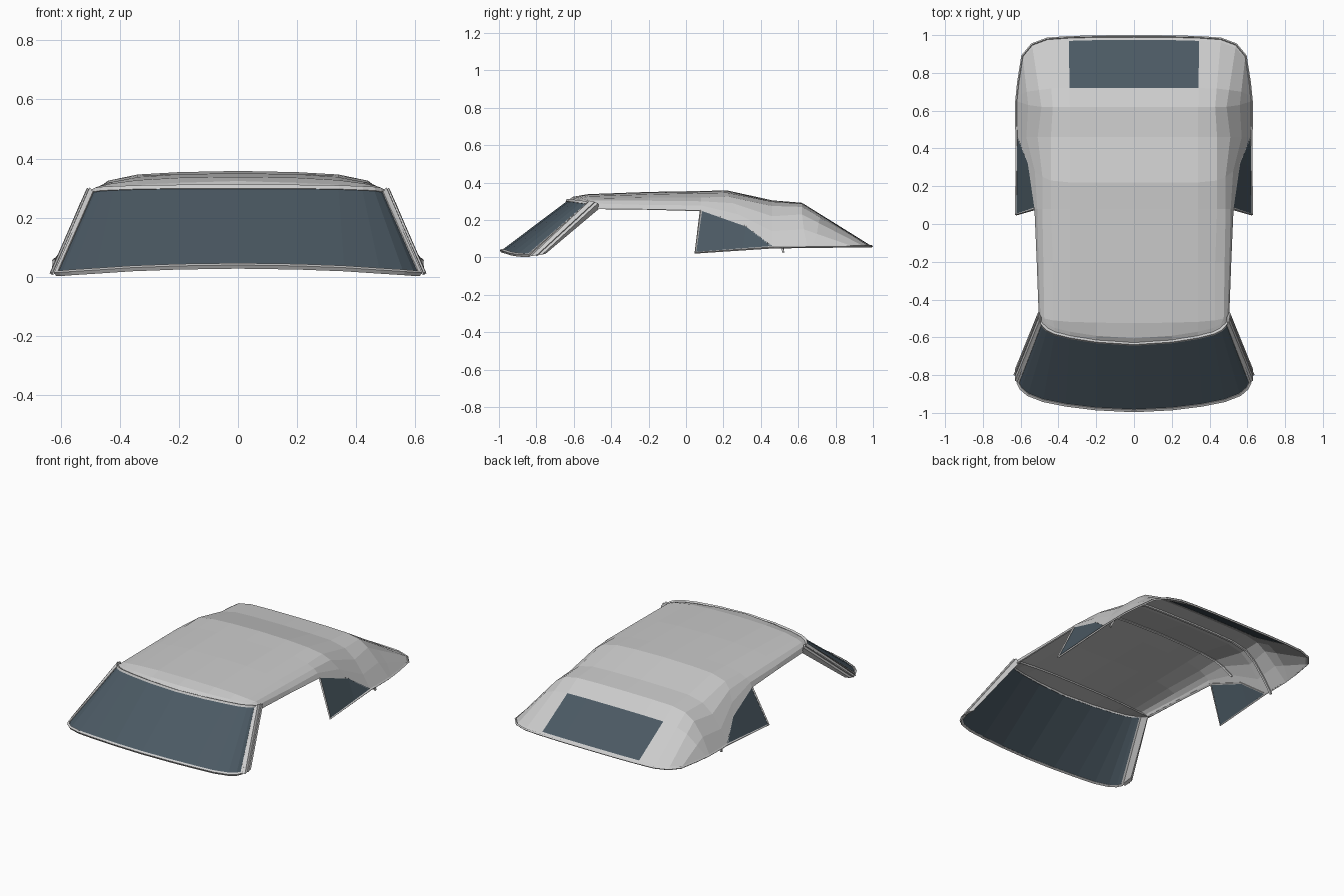
import bpy, bmesh
from mathutils import Vector as V

if "Cube" in bpy.data.objects:
    bpy.data.objects.remove(bpy.data.objects["Cube"])

glass = bpy.data.materials.new("tinted_glass")
glass.diffuse_color = (0.07, 0.1, 0.125, 1)
glass.use_nodes = True
glass.node_tree.nodes["Principled BSDF"].inputs["Base Color"].default_value = glass.diffuse_color


def finish(ob, mat=None, mirror=True, thick=0):
    if mat:
        ob.data.materials.append(mat)
    if mirror:
        m = ob.modifiers.new("mirror", 'MIRROR')
        m.use_clip = True
        m.merge_threshold = 0.0005
    if thick:
        s = ob.modifiers.new("thickness", 'SOLIDIFY')
        s.thickness = thick
        s.offset = -1
    return ob


def loft(name, rows, keep=lambda r, c: True, mat=None, thick=0, caps=False, up=True):
    """Skin a list of point rows; the half is mirrored across x."""
    bm = bmesh.new()
    vs = [[bm.verts.new(p) for p in row] for row in rows]
    for r in range(len(rows) - 1):
        for c in range(len(rows[0]) - 1):
            if keep(r, c):
                bm.faces.new((vs[r][c], vs[r][c + 1], vs[r + 1][c + 1], vs[r + 1][c]))
    if caps:
        bm.faces.new(vs[0][:-1])
        bm.faces.new(vs[-1][:-1])
    bmesh.ops.delete(bm, geom=[v for v in bm.verts if not v.link_faces], context='VERTS')
    if caps:
        bmesh.ops.remove_doubles(bm, verts=bm.verts, dist=0.0001)
        bmesh.ops.recalc_face_normals(bm, faces=bm.faces)
    bm.normal_update()
    if up and not caps and sum(f.normal.z * f.calc_area() for f in bm.faces) < 0:
        bmesh.ops.reverse_faces(bm, faces=bm.faces)
    me = bpy.data.meshes.new(name)
    bm.to_mesh(me)
    bm.free()
    ob = bpy.data.objects.new(name, me)
    bpy.context.collection.objects.link(ob)
    return finish(ob, mat, True, thick)


def tube(name, pts, radius, closed=False, mirror=False):
    """Thin four-sided rod along a path."""
    cu = bpy.data.curves.new(name + "_path", 'CURVE')
    cu.dimensions = '3D'
    cu.bevel_depth = radius
    cu.bevel_resolution = 0
    cu.use_fill_caps = True
    sp = cu.splines.new('POLY')
    sp.points.add(len(pts) - 1)
    for q, p in zip(sp.points, pts):
        q.co = (*p, 1)
    sp.use_cyclic_u = closed
    tmp = bpy.data.objects.new("tmp", cu)
    me = bpy.data.meshes.new_from_object(tmp)
    bpy.data.objects.remove(tmp)
    for f in me.polygons:
        f.use_smooth = False
    ob = bpy.data.objects.new(name, me)
    bpy.context.collection.objects.link(ob)
    return finish(ob, None, mirror)


def full(half):
    return [V((-p[0], p[1], p[2])) for p in reversed(half[1:])] + [V(p) for p in half]


def mix(a, b, t):
    return [V(p).lerp(V(q), t) for p, q in zip(a, b)]


# fabric roof: half cross-sections from header to rear hem
front = [(0, -.525, .338), (.2, -.522, .335), (.34, -.518, .327), (.43, -.51, .315),
         (.475, -.5, .305), (.495, -.485, .288), (.505, -.47, .26)]
mid = [(x, -.2, z) for x, z in ((0, .35), (.2, .347), (.34, .337), (.43, .32),
                                (.48, .303), (.505, .28), (.515, .257))]
door = [(x, .08, z) for x, z in ((0, .355), (.2, .351), (.34, .343), (.44, .32),
                                 (.485, .3), (.512, .278), (.527, .25))]
crown = [(0, .22, .358), (.2, .22, .354), (.34, .22, .346), (.44, .23, .325),
         (.485, .25, .29), (.525, .28, .23), (.562, .32, .165)]
dip = [(x, .46, z) for x, z in ((0, .305), (.2, .303), (.34, .298), (.44, .275),
                                (.51, .22), (.57, .14), (.62, .055))]
rear = [(0, .62, .292), (.2, .62, .291), (.34, .62, .287), (.43, .62, .27),
        (.49, .62, .23), (.56, .63, .15), (.622, .65, .057)]
hem = [(0, .993, .06), (.2, .992, .06), (.345, .988, .06), (.46, .98, .06),
       (.54, .95, .06), (.59, .89, .06), (.612, .75, .058)]
rows = [front, mid, door, crown, dip, rear, mix(rear, hem, .27), mix(rear, hem, .95), hem]
is_window = lambda r, c: r == 6 and c < 2
loft("fabric_roof", rows, lambda r, c: not is_window(r, c), thick=.006)
loft("rear_window", rows, is_window, glass, .005)
tube("rear_hem", full(hem + [rear[6], (.622, .5, .055)]), .007)

# windscreen with seal
top = [(0, -.635, .302), (.2, -.622, .302), (.34, -.6, .3), (.42, -.58, .297),
       (.46, -.56, .295), (.48, -.54, .292), (.49, -.525, .288)]
base = [(0, -.987, .037), (.2, -.977, .034), (.36, -.957, .028), (.48, -.933, .02),
        (.56, -.902, .015), (.597, -.87, .012), (.613, -.84, .012)]
loft("windscreen", [base, top], mat=glass, thick=.006)
tube("windscreen_seal", full(base) + list(reversed(full(top))), .01, closed=True)

# header rail joining windscreen and roof
lip = [V(p) + V((0, .03, .022 - .03 * p[0])) for p in top]
under = [V((p[0] * .99, p[1] + .03, max(.258, p[2] - .035))) for p in front]
loft("header_rail", [top, lip, front, under, top], up=False)

# windscreen pillars
foot = [(.613, -.84, .012), (.63, -.83, .006), (.631, -.77, .014), (.607, -.75, .02)]
head = [(.49, -.525, .288), (.502, -.515, .303), (.509, -.47, .29), (.495, -.465, .26)]
loft("windscreen_pillar", [foot + foot[:1], head + head[:1]], caps=True)
tube("pillar_seal", [(.632, -.8, .012), (.508, -.492, .296)], .006, mirror=True)

# side quarter windows and frames
a, b, c, d = (.527, .08, .25), (.562, .32, .165), (.62, .47, .055), (.623, .05, .025)
e = V(d).lerp(V(c), .6)
loft("quarter_window", [[a, b, c], [d, e, c]],
     mat=glass, thick=.004)
tube("quarter_window_frame", [a, d, c, (.622, .52, .055)], .007, mirror=True)

# roof bows under the fabric
inset = lambda row: [V((p[0] * .985, p[1], p[2] - .014)) for p in row]
tube("crown_bow", full(inset(crown)[:6]), .007)
tube("rear_bow", full(inset(mix(dip, rear, .3)) + [V((.615, .52, .027))]), .008)
tube("roof_side_rail", [V((p[6][0] - .008, p[6][1], p[6][2] + .004))
                        for p in (front, mid, door, crown, dip)], .006, mirror=True)
